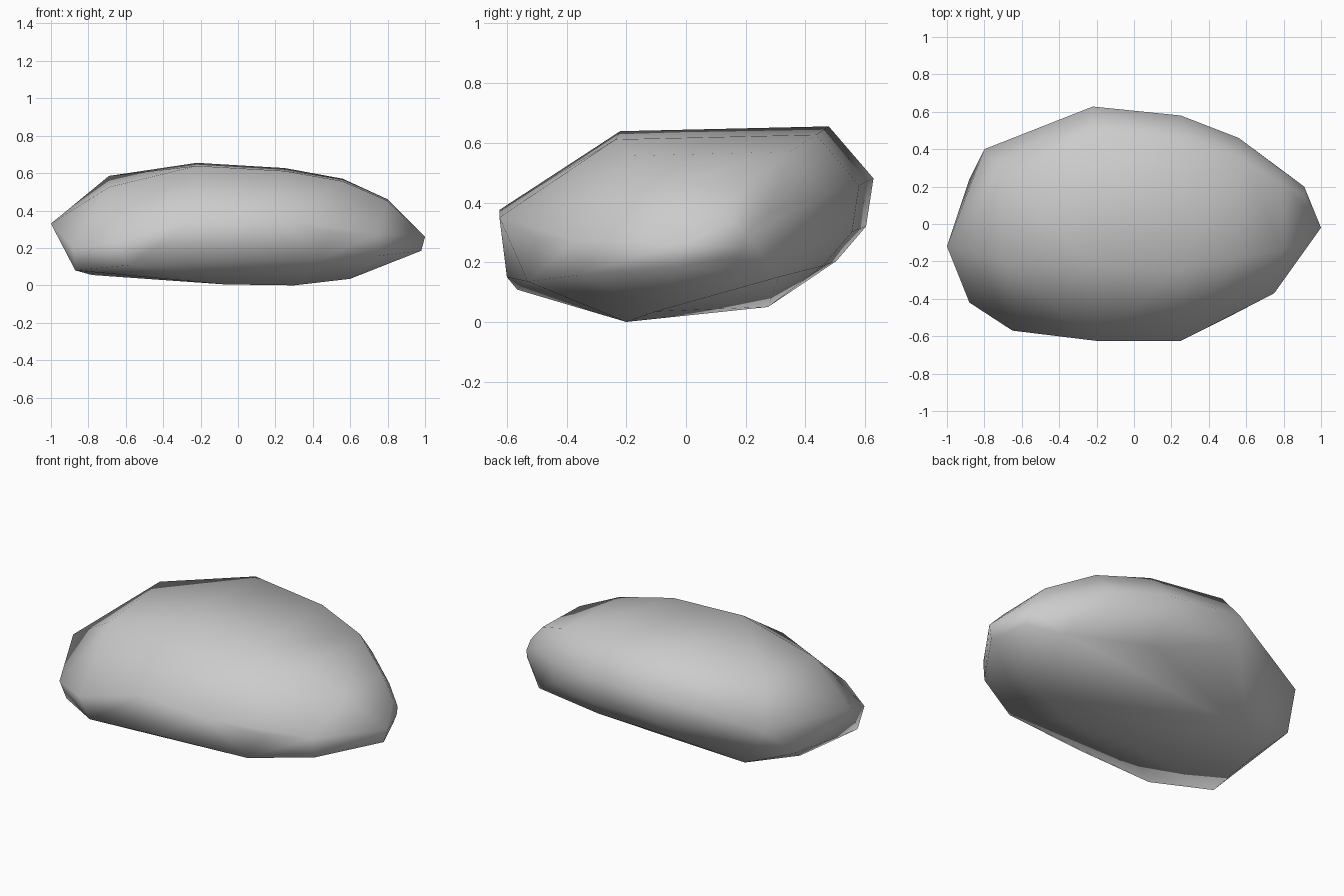
import bpy
import bmesh

cube = bpy.data.objects.get("Cube")
if cube:
    bpy.data.objects.remove(cube, do_unlink=True)

# Stone colour
stone = bpy.data.materials.new("stone_grey")
stone.use_nodes = True
grey = (0.6, 0.6, 0.6, 1)
stone.diffuse_color = grey
stone.node_tree.nodes["Principled BSDF"].inputs["Base Color"].default_value = grey

# Cross-section of the crown and back: depth and height fractions, front to back
section = [(0.32, 0.975), (0.88, 1), (1, 0.73), (0.98, 0.48), (0.9, 0.3)]

# Stations along the crown: x, front, back, bottom, top
stations = [
    (-0.22, -0.62, 0.628, 0.01, 0.655),
    (0.25, -0.62, 0.58, 0, 0.627),
    (0.56, -0.48, 0.46, 0.03, 0.57),
    (0.8, -0.34, 0.28, 0.115, 0.46),
    (0.91, -0.15, 0.2, 0.16, 0.34),
]

# Sloping shoulder at the right end
shoulder = [(-0.69, -0.21, 0.525), (-0.69, 0.25, 0.585),
            (-0.8, 0.4, 0.34), (-0.88, 0.24, 0.17)]

# Ridge along the widest part of the front
front_ridge = [(-0.88, -0.42, 0.2), (-0.65, -0.57, 0.23), (-0.2, -0.625, 0.375),
               (0.25, -0.625, 0.35), (0.5, -0.5, 0.28), (0.75, -0.37, 0.275)]

# Ridge where the front turns under
front_foot = [(-0.87, -0.37, 0.08), (-0.58, -0.565, 0.108), (-0.13, -0.6, 0.15),
              (0.43, -0.53, 0.135), (0.75, -0.36, 0.157)]

# Lowest points of the underside
keel = [(-0.78, 0.04, 0.055), (-0.58, 0.275, 0.05), (-0.07, -0.18, 0.005),
        (0.3, -0.2, 0), (0.6, -0.1, 0.035), (0.75, 0.31, 0.15)]

# Blunt tips at both ends
tips = [(-1, -0.12, 0.33), (1, -0.02, 0.26), (0.98, -0.03, 0.185)]

bm = bmesh.new()
for x, front, back, bottom, top in stations:
    for depth, height in section:
        bm.verts.new((x, front + depth * (back - front), bottom + height * (top - bottom)))
for ridge in (shoulder, front_ridge, front_foot, keel, tips):
    for point in ridge:
        bm.verts.new(point)

# Wrap a faceted skin around the sections and ridges
hull = bmesh.ops.convex_hull(bm, input=bm.verts[:])
spare = {v for v in hull["geom_interior"] + hull["geom_unused"]
         if isinstance(v, bmesh.types.BMVert)}
bmesh.ops.delete(bm, geom=list(spare), context="VERTS")
bmesh.ops.recalc_face_normals(bm, faces=bm.faces[:])

mesh = bpy.data.meshes.new("boulder")
bm.to_mesh(mesh)
bm.free()
mesh.materials.append(stone)
for face in mesh.polygons:
    face.use_smooth = True
boulder = bpy.data.objects.new("boulder", mesh)
bpy.context.collection.objects.link(boulder)
